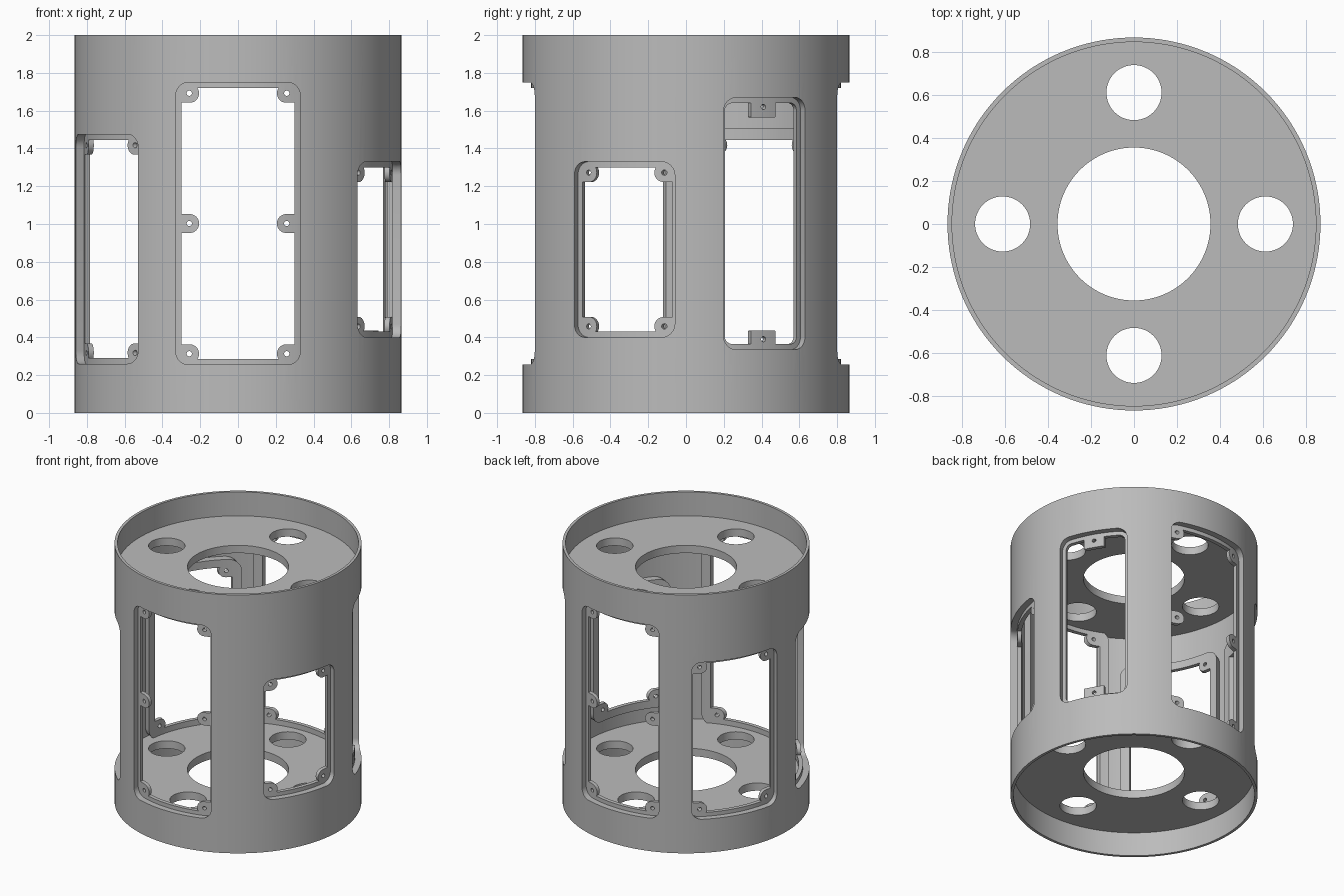
import bpy, math
from mathutils import Matrix, Vector

if "Cube" in bpy.data.objects:
    bpy.data.objects.remove(bpy.data.objects["Cube"])

OUTER, INNER, LEDGE, BACK = 0.866, 0.845, 0.82, 0.79   # wall and frame radii
SEGMENTS = 144

grey = bpy.data.materials.new("plain grey")
grey.use_nodes = True
colour = (0.5, 0.5, 0.5, 1)
grey.diffuse_color = colour
grey.node_tree.nodes["Principled BSDF"].inputs["Base Color"].default_value = colour


def add_mesh(name, verts, faces):
    mesh = bpy.data.meshes.new(name)
    mesh.from_pydata(verts, [], faces)
    mesh.materials.append(grey)
    obj = bpy.data.objects.new(name, mesh)
    bpy.context.collection.objects.link(obj)
    return obj


def extrude(name, outline, low, high, matrix=Matrix()):
    """Solid prism from a counter-clockwise 2D outline."""
    n = len(outline)
    verts = [matrix @ Vector((a, b, h)) for h in (low, high) for a, b in outline]
    faces = [[i, (i + 1) % n, n + (i + 1) % n, n + i] for i in range(n)]
    faces += [list(range(n))[::-1], list(range(n, 2 * n))]
    return add_mesh(name, verts, faces)


def circle(radius, count, x=0, y=0):
    steps = [math.tau * i / count for i in range(count)]
    return [(x + radius * math.cos(t), y + radius * math.sin(t)) for t in steps]


def rounded(x0, x1, y0, y1, r, steps=8):
    """Rounded rectangle outline."""
    points = []
    corners = [(x1 - r, y1 - r), (x0 + r, y1 - r), (x0 + r, y0 + r), (x1 - r, y0 + r)]
    for k, (cx, cy) in enumerate(corners):
        for i in range(steps + 1):
            t = math.pi / 2 * (k + i / steps)
            points.append((cx + r * math.cos(t), cy + r * math.sin(t)))
    return points


def tube(name, r_out, r_in, low, high):
    """Hollow cylinder with open middle."""
    verts = [(x, y, z) for r, z in ((r_out, low), (r_out, high), (r_in, high), (r_in, low))
             for x, y in circle(r, SEGMENTS)]
    faces = []
    for k in range(4):
        a, b = k * SEGMENTS, (k + 1) % 4 * SEGMENTS
        for i in range(SEGMENTS):
            j = (i + 1) % SEGMENTS
            faces.append((a + i, a + j, b + j, b + i))
    return add_mesh(name, verts, faces)


def combine(obj, cutter, operation="DIFFERENCE", keep=False):
    """Apply a boolean and discard the cutter unless it is needed again."""
    mod = obj.modifiers.new("cut", "BOOLEAN")
    mod.operation, mod.solver, mod.object = operation, "EXACT", cutter
    graph = bpy.context.evaluated_depsgraph_get()
    graph.update()
    result = bpy.data.meshes.new_from_object(obj.evaluated_get(graph))
    obj.modifiers.clear()
    obj.data = result
    if not keep:
        bpy.data.objects.remove(cutter)


def smooth(obj):
    bpy.ops.object.select_all(action="DESELECT")
    obj.select_set(True)
    bpy.context.view_layer.objects.active = obj
    bpy.ops.object.shade_smooth_by_angle(angle=math.radians(25))


# Outer wall and two drilled plates
shell = tube("outer_shell", OUTER, INNER, 0, 2)
for name, low in (("lower_plate", 0.185), ("upper_plate", 1.755)):
    plate = extrude(name, circle(INNER, SEGMENTS), low, low + 0.06)
    combine(plate, extrude("bore", circle(0.355, 96), low - 0.1, low + 0.2))
    for x, y in ((0.61, 0), (-0.61, 0), (0, 0.61), (0, -0.61)):
        combine(plate, extrude("bore", circle(0.128, 48, x, y), low - 0.1, low + 0.2))
    smooth(plate)


# Windows: name, direction in degrees, half width, bottom, top, lug style
windows = [
    ("front_frame", -90, 0.33, 0.255, 1.75, "six"),
    ("back_frame", 90, 0.33, 0.255, 1.75, "six"),
    ("right_front_frame", 210, 0.33, 0.26, 1.475, "four"),
    ("right_back_frame", 150, 0.33, 0.26, 1.475, "four"),
    ("left_front_frame", -23.5, 0.29, 0.40, 1.33, "four"),
    ("left_back_frame", 30, 0.249, 0.335, 1.67, "square"),
]
RIM = 0.03

for name, angle, half, low, high, style in windows:
    # Local axes: tangent, up, outward
    turn = math.radians(angle)
    out = Vector((math.cos(turn), math.sin(turn), 0))
    side = Vector((-math.sin(turn), math.cos(turn), 0))
    matrix = Matrix((side, (0, 0, 1), out)).transposed().to_4x4()

    def prism(outline, near=0.4, far=1.1):
        return extrude("cutter", outline, near, far, matrix)

    def inset(d, r):
        return rounded(-half + d, half - d, low + d, high - d, r)

    # Curved backing frame behind the opening
    frame = tube(name, INNER, BACK, low - 0.1, high + 0.1)
    combine(frame, prism(inset(-RIM, 0.09)), "INTERSECT")

    # Recess down to the ledge
    window = prism(inset(0, 0.07))
    combine(shell, window, keep=True)
    combine(window, extrude("core", circle(LEDGE, SEGMENTS), -0.1, 2.1))
    combine(frame, window)

    # Through opening that leaves the screw lugs standing
    opening = prism(inset(RIM, 0.04))
    edge = half - RIM
    holes = []
    if style == "square":
        for z, a, b in ((low + 0.055, low, low + 0.1), (high - 0.05, high - 0.105, high)):
            combine(opening, prism(rounded(-0.075, 0.075, a, b, 0.004), 0.3, 1.2))
            holes.append((0, z))
    else:
        heights = [low + 0.058, high - 0.058]
        if style == "six":
            heights.append((low + high) / 2)
        for z in heights:
            for s in (-1, 1):
                u = s * (edge - 0.042)
                ends = sorted((u - s * 0.052, s * (edge + 0.02)))
                lug = rounded(ends[0], ends[1], z - 0.05, z + 0.05, 0.034)
                if s > 0:
                    lug = rounded(ends[0], ends[1] + 0.05, z - 0.05, z + 0.05, 0.0495)
                else:
                    lug = rounded(ends[0] - 0.05, ends[1], z - 0.05, z + 0.05, 0.0495)
                combine(opening, prism(lug, 0.3, 1.2))
                holes.append((u, z))
    combine(frame, opening)
    for u, z in holes:
        combine(frame, prism(circle(0.014, 16, u, z)))
    smooth(frame)

smooth(shell)
